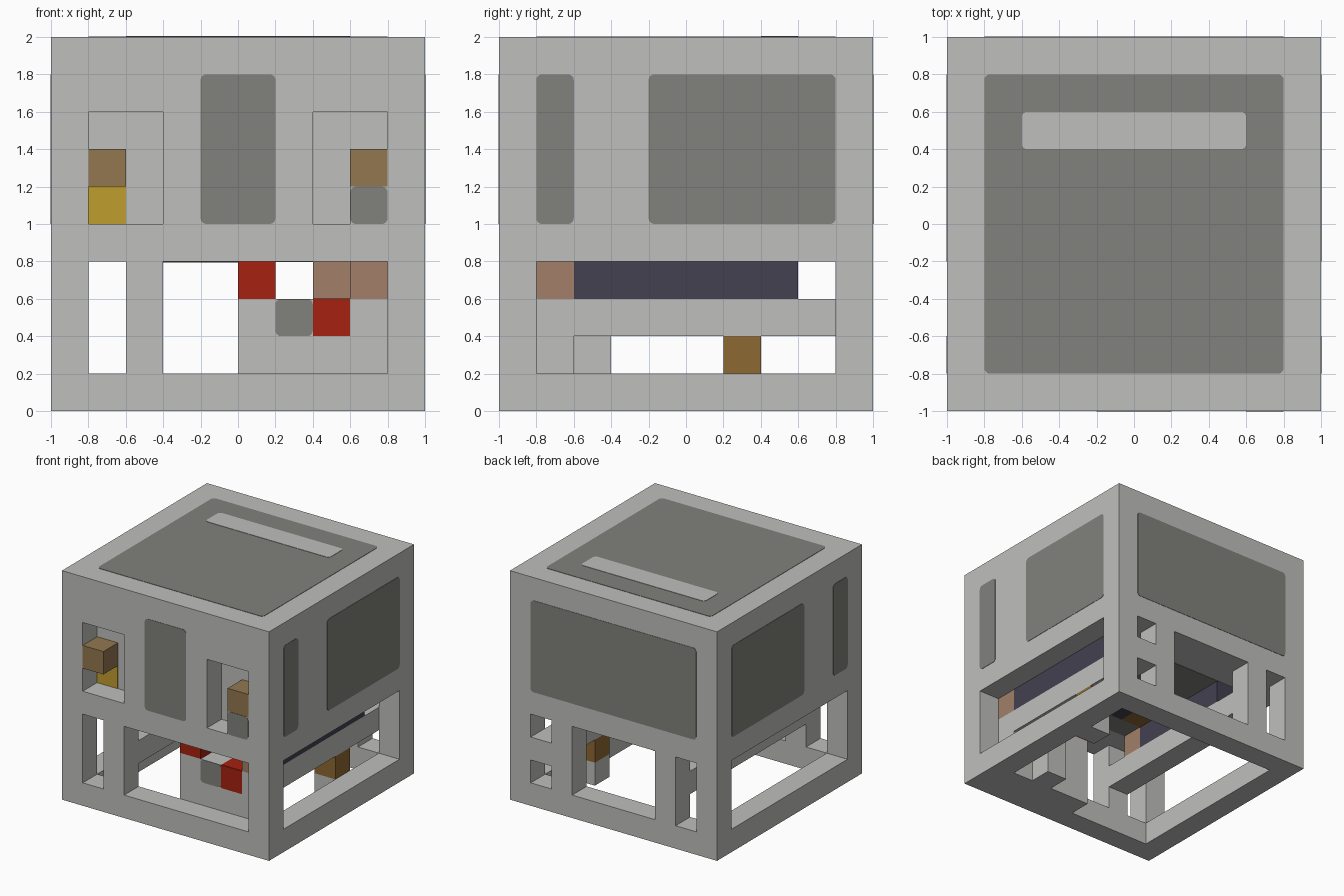
import bpy
import bmesh
from math import sin, cos, pi
from mathutils import Vector

if "Cube" in bpy.data.objects:
    bpy.data.objects.remove(bpy.data.objects["Cube"])

CELL = 0.2  # the whole model sits on a ten-cell grid


def material(name, rgb):
    mat = bpy.data.materials.new(name)
    mat.use_nodes = True
    mat.diffuse_color = (*rgb, 1)
    mat.node_tree.nodes["Principled BSDF"].inputs["Base Color"].default_value = (*rgb, 1)
    return mat


LIGHT = material("light grey", (0.52, 0.52, 0.51))
DARK = material("dark grey", (0.22, 0.222, 0.2))
NAVY = material("navy", (0.055, 0.052, 0.08))
RED = material("red", (0.38, 0.015, 0.005))
TAN = material("tan", (0.36, 0.215, 0.14))
WOOD = material("light brown", (0.29, 0.185, 0.078))
BROWN = material("brown", (0.27, 0.14, 0.033))
YELLOW = material("yellow", (0.53, 0.34, 0.027))


def finish(name, bm, mat):
    bmesh.ops.recalc_face_normals(bm, faces=bm.faces)
    mesh = bpy.data.meshes.new(name)
    bm.to_mesh(mesh)
    bm.free()
    mesh.materials.append(mat)
    obj = bpy.data.objects.new(name, mesh)
    bpy.context.collection.objects.link(obj)
    return obj


def cells(x, y, z):
    """Set of grid cells inside three half-open ranges."""
    return {(i, j, k) for i in range(*x) for j in range(*y) for k in range(*z)}


def blocks(name, filled, mat):
    """Mesh the outer skin of a set of cells and merge its flat areas."""
    bm = bmesh.new()
    corners = {}

    def corner(p):
        if p not in corners:
            corners[p] = bm.verts.new((p[0] * CELL - 1, p[1] * CELL - 1, p[2] * CELL))
        return corners[p]

    for c in filled:
        for axis in range(3):
            for side in (0, 1):
                near = list(c)
                near[axis] += 2 * side - 1
                if tuple(near) in filled:
                    continue
                loop = []
                for u, v in ((0, 0), (1, 0), (1, 1), (0, 1)):
                    p = list(c)
                    p[axis] += side
                    p[(axis + 1) % 3] += u
                    p[(axis + 2) % 3] += v
                    loop.append(corner(tuple(p)))
                bm.faces.new(loop if side else loop[::-1])
    bmesh.ops.dissolve_limit(bm, angle_limit=0.01, verts=bm.verts, edges=bm.edges)
    return finish(name, bm, mat)


def plate(name, mat, axis, side, level, u, v, radius=0.03, thick=0.003):
    """Thin rounded panel on a face; u and v span the other two axes in order."""
    bm = bmesh.new()
    outline = []
    steps = 4 if radius else 0
    for n, (cu, cv) in enumerate(((u[1] - radius, v[1] - radius), (u[0] + radius, v[1] - radius),
                                  (u[0] + radius, v[0] + radius), (u[1] - radius, v[0] + radius))):
        for s in range(steps + 1):
            a = (n + s / max(steps, 1)) * pi / 2
            outline.append((cu + radius * cos(a), cv + radius * sin(a)))
    ring = []
    for pu, pv in outline:
        p = [pu, pv]
        p.insert(axis, level)
        ring.append(bm.verts.new(p))
    face = bm.faces.new(ring)
    top = bmesh.ops.extrude_face_region(bm, geom=[face])["geom"]
    shift = Vector((0, 0, 0))
    shift[axis] = side * thick
    bmesh.ops.translate(bm, vec=shift, verts=[e for e in top if isinstance(e, bmesh.types.BMVert)])
    return finish(name, bm, mat)


# Main shell: solid upper body, open lower frame
shell = cells((0, 10), (0, 10), (0, 10))
shell -= cells((1, 9), (1, 9), (0, 4))        # lower cavity and floor opening
shell -= cells((0, 10), (1, 9), (1, 4))       # side openings
for x, z in (((1, 2), (1, 4)), ((3, 9), (1, 4)), ((1, 3), (5, 8)), ((7, 9), (5, 8))):
    shell -= cells(x, (0, 1), z)              # front openings and recesses
for x, z in (((1, 2), (1, 4)), ((3, 7), (1, 4)), ((8, 9), (1, 2)), ((8, 9), (3, 4))):
    shell -= cells(x, (9, 10), z)             # back openings
shell |= cells((8, 9), (0, 1), (5, 6))        # ledge in the right recess
# Inner front wall, rails and feet
shell |= cells((5, 9), (1, 2), (0, 3))
shell |= cells((8, 9), (1, 9), (2, 3))
shell |= cells((2, 3), (1, 9), (2, 3))
shell |= cells((7, 8), (2, 3), (0, 3))
shell |= cells((8, 9), (6, 7), (0, 1))
blocks("shell", shell, LIGHT)

# Coloured blocks inside the frame
blocks("right_navy_beam", cells((8, 9), (2, 8), (3, 4)), NAVY)
blocks("left_navy_beam", cells((2, 3), (3, 8), (3, 4)), NAVY)
for n, (i, j) in enumerate(((8, 1), (7, 2), (2, 2))):
    blocks(f"tan_block_{n + 1}", cells((i, i + 1), (j, j + 1), (3, 4)), TAN)
blocks("upper_red_block", cells((5, 6), (1, 2), (3, 4)), RED)
shade = cells((7, 8), (1, 2), (2, 3))
blocks("brown_foot_block", cells((8, 9), (6, 7), (1, 2)), BROWN)

# Light brown blocks in the front recesses
for name, i in (("right_recess_block", 1), ("left_recess_block", 8)):
    blocks(name, cells((i, i + 1), (0, 1), (6, 7)), WOOD)

# Painted panels on the outside
UPPER = (1.0, 1.8)
plate("roof_panel", DARK, 2, 1, 2, (-0.8, 0.8), (-0.8, 0.8))
plate("roof_strip", LIGHT, 2, 1, 2, (-0.6, 0.6), (0.4, 0.6), thick=0.006)
plate("front_panel", DARK, 1, -1, -1, (-0.2, 0.2), UPPER)
plate("back_panel", DARK, 1, 1, 1, (-0.8, 0.8), UPPER)
for name, side in (("left", 1), ("right", -1)):
    plate(name + "_small_panel", DARK, 0, side, side, (-0.8, -0.6), UPPER)
    plate(name + "_large_panel", DARK, 0, side, side, (-0.2, 0.8), UPPER)
plate("recess_ledge_panel", DARK, 1, -1, -1, (0.6, 0.8), (1, 1.2))

# Painted details on inner faces
plate("recess_yellow_panel", YELLOW, 1, -1, -0.8, (-0.8, -0.6), (1, 1.2), 0)
plate("wall_dark_panel", DARK, 1, -1, -0.8, (0.2, 0.4), (0.4, 0.6))
plate("wall_red_panel", RED, 1, -1, -0.8, (0.4, 0.6), (0.4, 0.6), 0)
plate("wall_red_top", RED, 2, 1, 0.6, (0.4, 0.6), (-0.8, -0.6), 0)
plate("ceiling_panel", DARK, 2, -1, 0.8, (-0.6, 0.6), (-0.6, 0.6))
plate("ceiling_navy_panel", NAVY, 2, -1, 0.8, (-0.2, 0), (-0.4, -0.2), 0, 0.006)
plate("ceiling_brown_panel", BROWN, 2, -1, 0.8, (-0.4, -0.2), (-0.4, -0.2), 0, 0.006)
